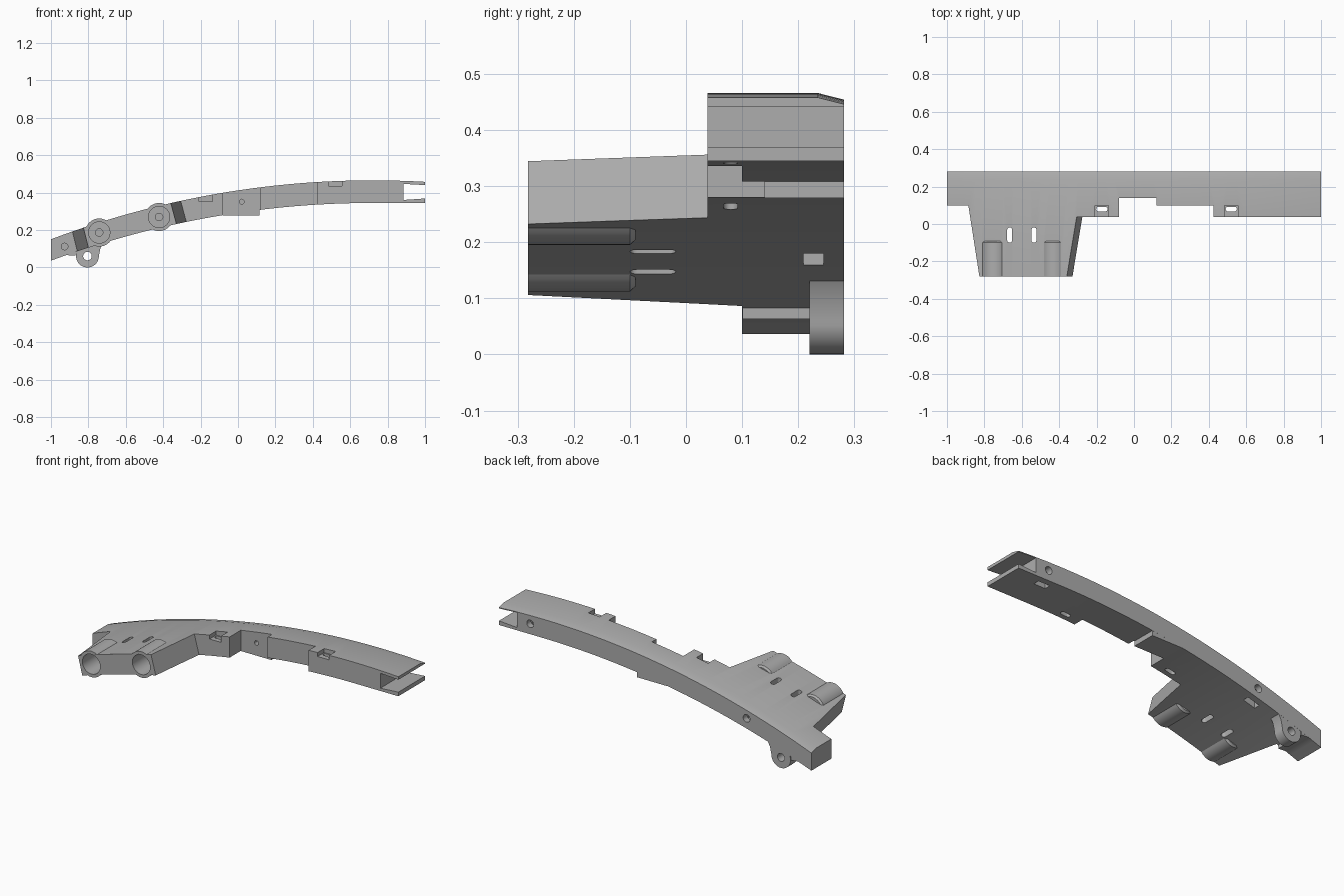
import bpy, bmesh, math

if "Cube" in bpy.data.objects:
    bpy.data.objects.remove(bpy.data.objects["Cube"])

mat = bpy.data.materials.new("plain_grey")
mat.diffuse_color = (0.42, 0.42, 0.42, 1)
mat.use_nodes = True
mat.node_tree.nodes["Principled BSDF"].inputs["Base Color"].default_value = mat.diffuse_color
D = 0.282  # half depth


def make(name, rings, closed=False):
    """Loft a solid through a list of equal-length rings."""
    bm = bmesh.new()
    vs = [[bm.verts.new(p) for p in r] for r in rings]
    n = len(vs[0])
    for a, b in zip(vs, vs[1:]):
        for i in range(n):
            j = (i + 1) % n
            bm.faces.new((a[i], a[j], b[j], b[i]))
    bm.faces.new(vs[0])
    bm.faces.new(vs[-1])
    bmesh.ops.recalc_face_normals(bm, faces=bm.faces)
    me = bpy.data.meshes.new(name)
    bm.to_mesh(me)
    bm.free()
    me.materials.append(mat)
    ob = bpy.data.objects.new(name, me)
    bpy.context.collection.objects.link(ob)
    return ob


def plan(name, pts, z0=-0.2, z1=0.7, tilt=0, zmid=0):
    """Vertical prism from an outline in x, y; may lean along x."""
    return make(name, [[(x + tilt * (z - zmid), y, z) for x, y in pts] for z in (z0, z1)])


def side(name, pts, y0, y1):
    """Prism along y from an outline in x, z."""
    return make(name, [[(x, y, z) for x, z in pts] for y in (y0, y1)])


def circle(cx, cz, r, n=32, a0=0, a1=None):
    if a1 is None:
        return [(cx + r * math.cos(2 * math.pi * i / n), cz + r * math.sin(2 * math.pi * i / n)) for i in range(n)]
    return [(cx + r * math.cos(a0 + (a1 - a0) * i / n), cz + r * math.sin(a0 + (a1 - a0) * i / n)) for i in range(n + 1)]


def rect(x0, x1, y0, y1):
    return [(x0, y0), (x1, y0), (x1, y1), (x0, y1)]


def oval(x0, x1, y0, y1):
    """Rounded slot outline."""
    w, h = x1 - x0, y1 - y0
    r = min(w, h) / 2
    if w > h:
        return (circle(x1 - r, y0 + r, r, 8, -math.pi / 2, math.pi / 2)
                + circle(x0 + r, y0 + r, r, 8, math.pi / 2, 1.5 * math.pi))
    return (circle(x0 + r, y1 - r, r, 8, 0, math.pi)
            + circle(x0 + r, y0 + r, r, 8, math.pi, 2 * math.pi))


def top(x):
    return 0.466 - 4.85 + math.sqrt(4.85 ** 2 - (x - 0.72) ** 2)


def bottom(x):
    d = min(x - 0.72, 0)
    return 0.345 - 4.95 + math.sqrt(4.95 ** 2 - d * d)


# Curved bar with bevelled back edge
xs = [-1 + 2 * i / 40 for i in range(41)]
body = make("curved_arm", [[(x, -D, bottom(x)), (x, D, bottom(x)), (x, D, top(x) - 0.012),
                            (x, 0.235, top(x)), (x, -D, top(x))] for x in xs])


def apply(ob, op):
    m = body.modifiers.new(op, 'BOOLEAN')
    m.operation = op
    m.solver = 'EXACT'
    m.object = ob
    bpy.context.view_layer.objects.active = body
    bpy.ops.object.modifier_apply(modifier=m.name)
    bpy.data.objects.remove(ob, do_unlink=True)


def cut(ob):
    apply(ob, 'DIFFERENCE')


def add(ob):
    apply(ob, 'UNION')


# Plan outline: tapered front plate, then stepped notch
cut(plan("right_trim", [(-0.29, 0.038), (-0.351, -0.31), (1.3, -0.31), (1.3, 0.038)], tilt=-0.27, zmid=0.295))
cut(plan("left_trim", [(-0.875, 0.1), (-0.806, -0.31), (-1.3, -0.31), (-1.3, 0.1)], tilt=-0.25, zmid=0.15))
cut(plan("notch", [(-0.08, -0.1), (0.425, -0.1), (0.425, 0.1), (0.12, 0.1), (0.12, 0.14), (-0.08, 0.14)]))

# Pad under the notch, block under the left end
add(side("under_pad", [(-0.08, 0.279), (0.115, 0.279), (0.115, 0.34), (-0.08, 0.34)], 0.1402, D - 0.0002))
block = [(-0.9998, 0.072), (-0.87, 0.063), (-0.868, 0.12), (-0.9998, 0.12)]
add(side("end_block", block, 0.1003, D - 0.0002))

# Hinge lug
lx, lz = -0.805, 0.061
add(side("hinge_lug", circle(lx, lz, 0.061, 20, math.pi, 2 * math.pi)
         + [(-0.735, 0.105), (-0.71, 0.15), (-0.86, 0.13)], 0.22, D - 0.0004))
cut(side("lug_hole", circle(lx, lz, 0.023, 20), 0.1, 0.4))

# Tube sockets on the plate
for x, z in ((-0.742, 0.187), (-0.422, 0.27)):
    ring = [(0.075, -D + 0.0003), (0.075, -0.1), (0.066, -0.09)]
    add(make("tube_socket", [[(px, y, pz) for px, pz in circle(x, z, r, 40)] for r, y in ring]))
    cut(side("tube_bore", circle(x, z, 0.057, 40), -0.4, -0.105))
    cut(side("tube_pilot", circle(x, z, 0.02, 20), -0.2, -0.06))

# Strap slots through the plate
for x in (-0.665, -0.535):
    cut(plan("strap_slot", oval(x - 0.013, x + 0.013, -0.1, -0.018)))

# Clip recesses with oval through holes
for x, z in ((-0.172, 0.353), (0.52, 0.437)):
    cut(plan("clip_recess", rect(x - 0.037, x + 0.037, -0.1, 0.098), z, 0.7))
    cut(plan("clip_hole", oval(x - 0.03, x + 0.03, 0.067, 0.092)))

# Back screw holes with nut pockets from below
for x in (-0.585, 0.8):
    zc = (top(x) + bottom(x)) / 2
    cut(side("back_hole", circle(x, zc, 0.022, 20), 0.17, 0.4))
    cut(plan("nut_pocket", rect(x - 0.037, x + 0.037, 0.209, 0.245), -0.2, zc + 0.025))

# Small front screw holes
cut(side("front_hole_end", circle(-0.927, 0.112, 0.018, 16), 0.0, 0.18))
cut(side("front_hole_mid", circle(0.02, 0.352, 0.013, 16), 0.0, 0.22))

# Fork slot at the right end
cut(side("fork_slot", [(0.885, 0.361), (1.1, 0.376), (1.1, 0.435), (0.885, 0.447)], -0.4, 0.4))

# Smooth curves, keep edges sharp
bpy.ops.object.select_all(action='DESELECT')
body.select_set(True)
bpy.context.view_layer.objects.active = body
bpy.ops.object.shade_smooth_by_angle(angle=math.radians(25))
